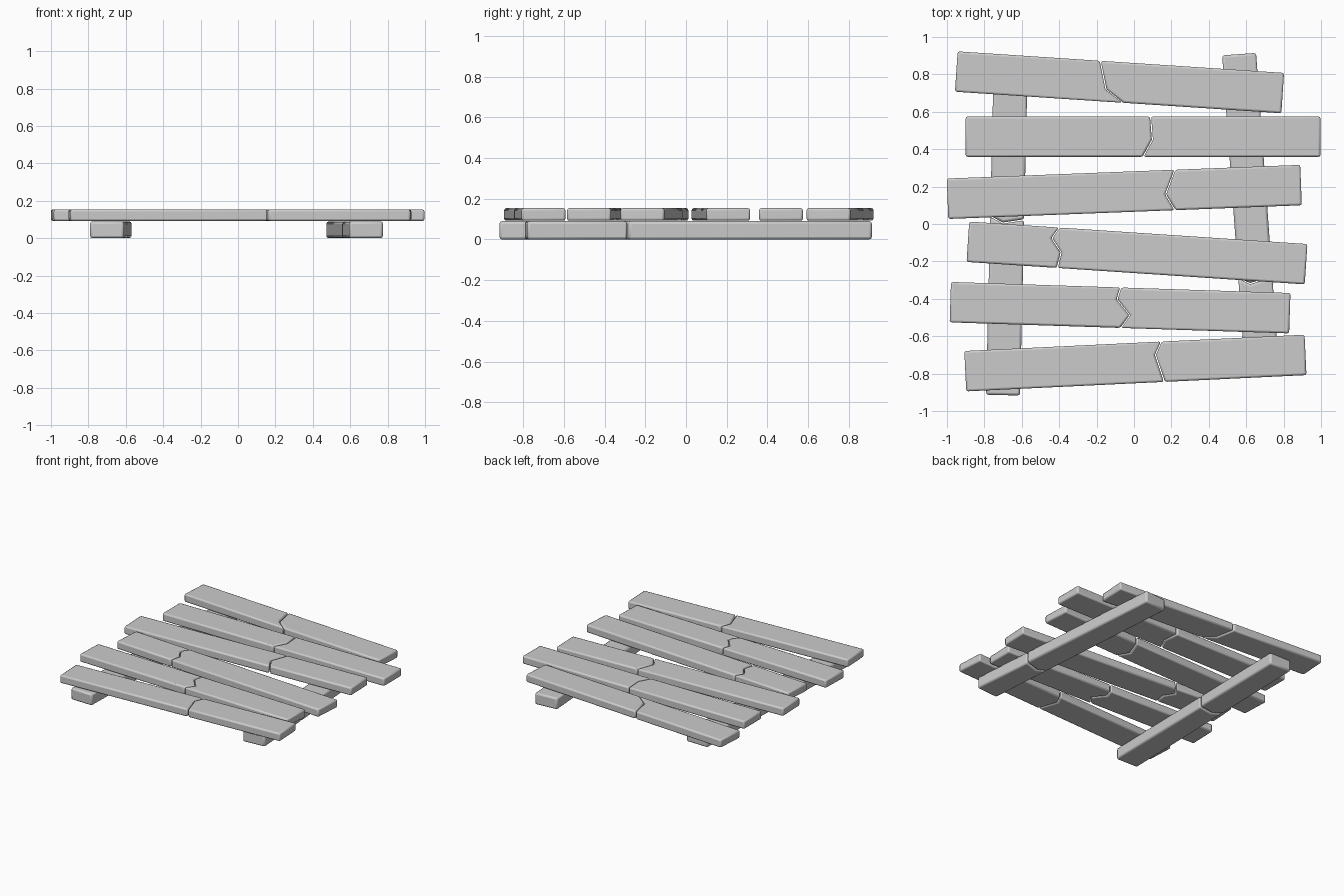
import bpy, bmesh, math
from mathutils import Vector

if "Cube" in bpy.data.objects:
    bpy.data.objects.remove(bpy.data.objects["Cube"])


def piece(name, outline, z0, z1, bevel):
    """Extrude a flat outline upward and round its edges."""
    bm = bmesh.new()
    face = bm.faces.new([bm.verts.new((p.x, p.y, z0)) for p in outline])
    ext = bmesh.ops.extrude_face_region(bm, geom=[face])
    for v in ext["geom"]:
        if isinstance(v, bmesh.types.BMVert):
            v.co.z = z1
    bmesh.ops.recalc_face_normals(bm, faces=bm.faces)
    me = bpy.data.meshes.new(name)
    bm.to_mesh(me)
    bm.free()
    ob = bpy.data.objects.new(name, me)
    bpy.context.collection.objects.link(ob)
    mod = ob.modifiers.new("rounded_edges", 'BEVEL')
    mod.width = bevel
    mod.segments = 2
    mod.limit_method = 'ANGLE'
    mod.angle_limit = math.radians(50)
    bpy.context.view_layer.objects.active = ob
    ob.select_set(True)
    bpy.ops.object.shade_smooth_by_angle(angle=math.radians(35))
    ob.select_set(False)


def broken_board(name, start, end, half_w, crack, z0, z1, bevel=0.011, gap=0.003):
    """Board from start to end, split by a crack of (along, across) points."""
    a, b = Vector(start), Vector(end)
    mid, axis, half = (a + b) / 2, (b - a).normalized(), (b - a).length / 2
    perp = Vector((-axis.y, axis.x))

    def at(u, v):
        return mid + axis * u + perp * (v * half_w)

    first = [at(-half, 1), at(-half, -1)] + [at(u - gap, v) for u, v in reversed(crack)]
    second = [at(half, -1), at(half, 1)] + [at(u + gap, v) for u, v in crack]
    piece(name + "_a", first, z0, z1, bevel)
    piece(name + "_b", second, z0, z1, bevel)


# top planks: start, end, crack line
planks = [
    ((-.950, .815), (.795, .700), [(-.11, 1), (-.07, -.38), (.025, -1)]),
    ((-.900, .467), (.997, .467), [(.04, 1), (.05, -.15), (0, -1)]),
    ((-.997, .135), (.893, .208), [(.275, 1), (.22, -.2), (.267, -1)]),
    ((-.888, -.095), (.920, -.215), [(-.423, 1), (-.46, .45), (-.405, -.22), (-.42, -1)]),
    ((-.982, -.418), (.833, -.477), [(0, 1), (-.018, .4), (.055, -.36), (.007, -1)]),
    ((-.902, -.787), (.917, -.700), [(.144, 1), (.109, .36), (.15, -1)]),
]
for i, (s, e, crack) in enumerate(planks):
    broken_board(f"plank_{i + 1}", s, e, 0.108, crack, 0.092, 0.154)

# supporting beams underneath
broken_board("left_beam", (-.70, -.915), (-.66, .81), 0.091,
             [(.092, 1), (.057, .25), (.077, -1)], 0.0, 0.09, 0.013)
broken_board("right_beam", (.685, -.787), (.562, .908), 0.091,
             [(-.343, 1), (-.378, .34), (-.351, -1)], 0.0, 0.09, 0.013)
